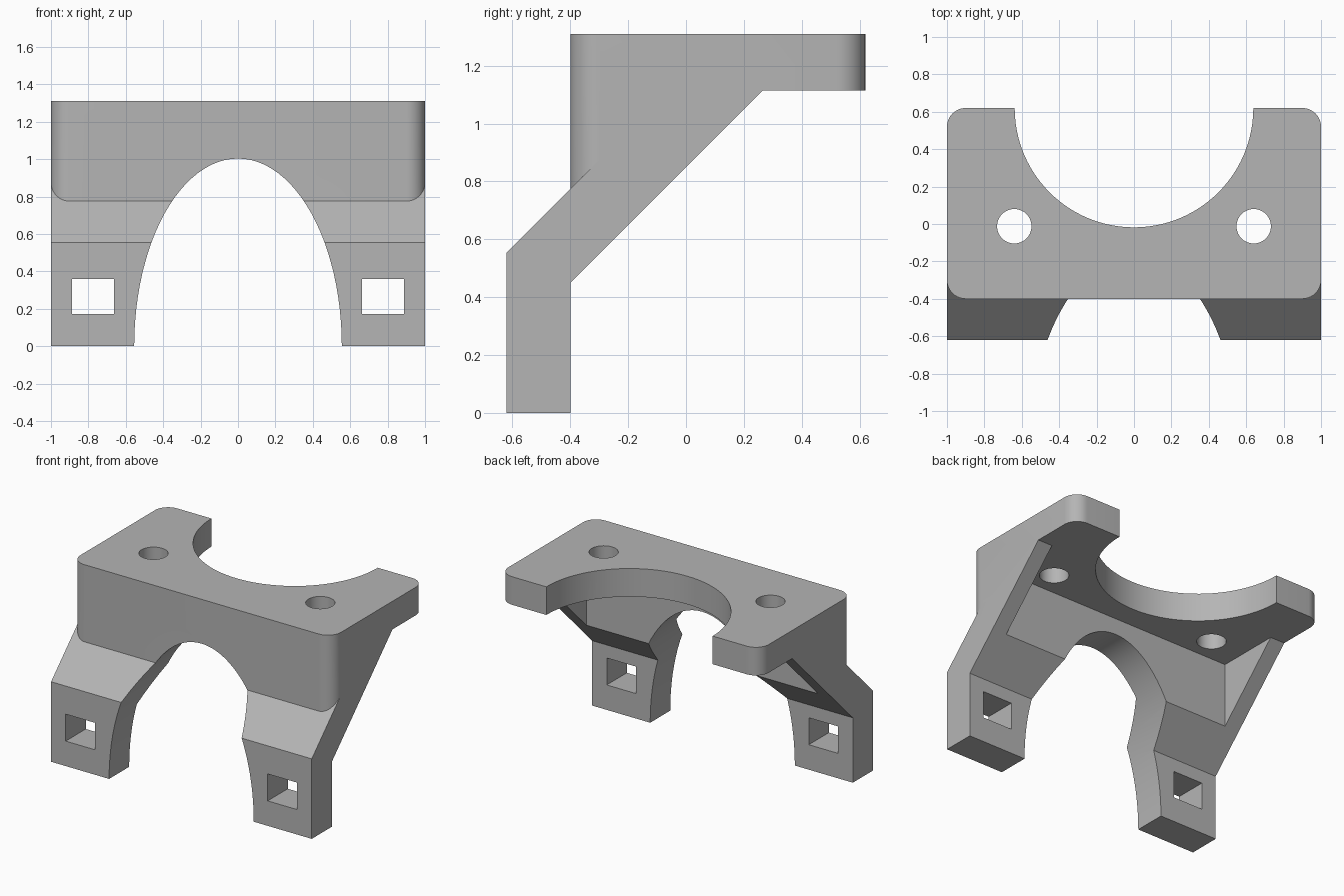
import bpy, bmesh, math

cube = bpy.data.objects.get("Cube")
if cube:
    bpy.data.objects.remove(cube, do_unlink=True)

grey = bpy.data.materials.new("plain_grey")
grey.use_nodes = True
grey.diffuse_color = (0.46, 0.46, 0.46, 1)
grey.node_tree.nodes["Principled BSDF"].inputs["Base Color"].default_value = (0.46, 0.46, 0.46, 1)


def prism(name, points, axis, lo, hi):
    """Extrude a 2D outline along an axis from lo to hi."""
    place = {"X": lambda u, v, d: (d, u, v),
             "Y": lambda u, v, d: (u, d, v),
             "Z": lambda u, v, d: (u, v, d)}[axis]
    bm = bmesh.new()
    a, b = [[bm.verts.new(place(u, v, d)) for u, v in points] for d in (lo, hi)]
    bm.faces.new(a)
    bm.faces.new(b)
    n = len(points)
    for i in range(n):
        j = (i + 1) % n
        bm.faces.new((a[i], a[j], b[j], b[i]))
    bmesh.ops.recalc_face_normals(bm, faces=bm.faces)
    mesh = bpy.data.meshes.new(name)
    bm.to_mesh(mesh)
    bm.free()
    mesh.materials.append(grey)
    obj = bpy.data.objects.new(name, mesh)
    bpy.context.collection.objects.link(obj)
    return obj


def arc(cx, cy, rx, ry, start, end, steps):
    angles = [math.radians(start + (end - start) * i / steps) for i in range(steps + 1)]
    return [(cx + rx * math.cos(t), cy + ry * math.sin(t)) for t in angles]


def ellipse(cx, cy, rx, ry, steps):
    return arc(cx, cy, rx, ry, 0, 360, steps)[:-1]


def rect(x0, x1, y0, y1):
    return [(x0, y0), (x1, y0), (x1, y1), (x0, y1)]


def combine(target, tool, operation):
    """Apply a boolean and discard the tool object."""
    mod = target.modifiers.new("combine", "BOOLEAN")
    mod.operation, mod.solver, mod.object = operation, "EXACT", tool
    bpy.context.view_layer.objects.active = target
    bpy.ops.object.modifier_apply(modifier=mod.name)
    bpy.data.objects.remove(tool, do_unlink=True)


front, back, top, under = -0.4, 0.62, 1.31, 1.115
wall_back = -0.178

# Upper block: rounded plan trimmed to the side profile of plate, wall and gussets
r = 0.1
plan = []
for cx, cy, start in ((1 - r, back - r, 0), (r - 1, back - r, 90),
                      (r - 1, front + r, 180), (1 - r, front + r, 270)):
    plan += arc(cx, cy, r, r, start, start + 90, 10)
bracket = prism("bracket", plan, "Z", 0.3, top)
side = [(-0.7, 0.7), (-0.7, 1.5), (0.8, 1.5), (0.8, under),
        (0.265, under), (-0.2, 0.65), (front, 0.7)]
combine(bracket, prism("side_profile", side, "X", -1.2, 1.2), "INTERSECT")

# Legs with their sloping struts
leg = [(-0.62, 0), (front, 0), (front, 0.45), (wall_back, 0.672),
       (wall_back, 0.9), (-0.275, 0.9), (-0.62, 0.555)]
combine(bracket, prism("legs", leg, "X", -1, 1), "UNION")

# Pocket behind the wall, leaving a gusset on each side
pocket = rect(wall_back, 0.3, 0.4, under)
combine(bracket, prism("pocket", pocket, "X", -0.89, 0.89), "DIFFERENCE")

# Arch between the legs and round bay in the plate
combine(bracket, prism("arch", ellipse(0, 0, 0.555, 1.003, 96), "Y", -1, 0.4), "DIFFERENCE")
combine(bracket, prism("bay", ellipse(0, back, 0.638, 0.638, 96), "Z", 1.05, 1.5), "DIFFERENCE")

# Bolt holes in the plate and square holes in the legs
for s in (-1, 1):
    bolt = ellipse(s * 0.64, -0.012, 0.092, 0.092, 40)
    combine(bracket, prism("bolt_hole", bolt, "Z", 1.05, 1.5), "DIFFERENCE")
    slot = rect(s * 0.662, s * 0.888, 0.173, 0.36)
    combine(bracket, prism("leg_hole", slot, "Y", -0.8, -0.3), "DIFFERENCE")

# Smooth curved walls, keep the edges crisp
bpy.ops.object.select_all(action="DESELECT")
bracket.select_set(True)
bpy.context.view_layer.objects.active = bracket
bpy.ops.object.shade_smooth_by_angle(angle=math.radians(25))
